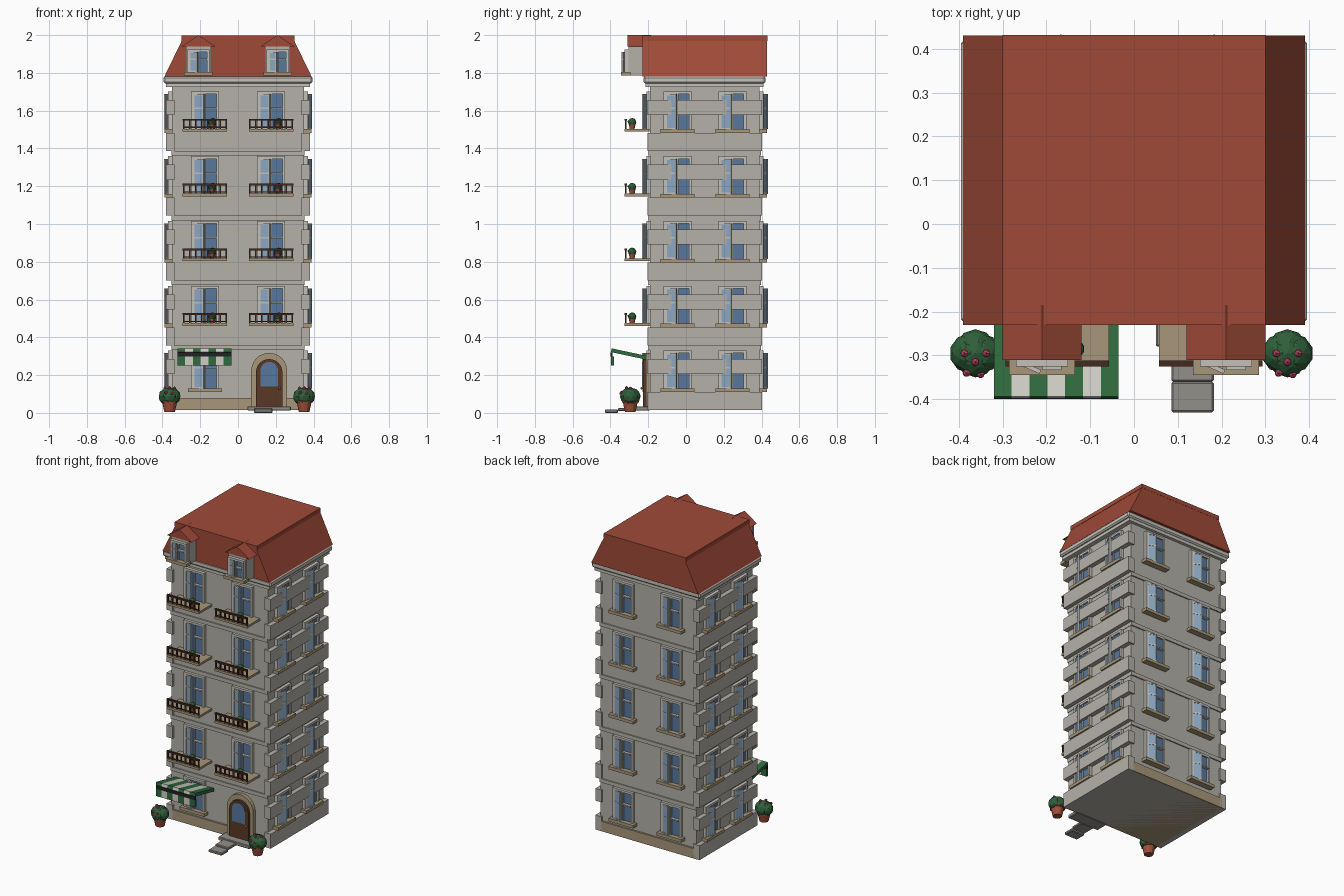
import bpy, bmesh, math
from mathutils import Matrix, Vector

if "Cube" in bpy.data.objects:
    bpy.data.objects.remove(bpy.data.objects["Cube"])

COLORS = {"wall": "B4B1A8", "stone": "A8977A", "trim": "C4C1B8", "roof": "A04A38", "glass": "58779C",
          "pane": "8CA8C4", "wood": "5A3826", "rail": "432A20", "green": "2F6B3E", "white": "D0CEC6",
          "leaf": "2F5F3A", "clay": "A0503A", "pink": "C04868", "step": "92908A", "dark": "222222"}
T, I = Matrix.Translation, Matrix.Identity(4)
parts = {}


def material(name):
    m = bpy.data.materials.get(name)
    if not m:
        m = bpy.data.materials.new(name)
        rgb = [int(COLORS[name][i:i + 2], 16) / 255 for i in (0, 2, 4)]
        m.diffuse_color = [((c + .055) / 1.055) ** 2.4 for c in rgb] + [1]
        m.use_nodes = True
        m.node_tree.nodes["Principled BSDF"].inputs["Base Color"].default_value = m.diffuse_color
    return m


def mesh(name, mat):
    return parts.setdefault(name, (bmesh.new(), mat))[0]


def box(name, mat, x0, x1, y0, y1, z0, z1, M=I, bevel=0):
    bm = mesh(name, mat)
    c = Vector(((x0 + x1) / 2, (y0 + y1) / 2, (z0 + z1) / 2))
    r = bmesh.ops.create_cube(bm, size=1, matrix=M @ T(c) @ Matrix.Diagonal((x1 - x0, y1 - y0, z1 - z0, 1)))
    if bevel:
        es = list({e for v in r["verts"] for e in v.link_edges})
        bmesh.ops.bevel(bm, geom=es, offset=bevel, segments=1, affect='EDGES')


def prism(name, mat, pts, y0, y1):
    bm = mesh(name, mat)
    f = bm.faces.new([bm.verts.new((x, y0, z)) for x, z in pts])
    r = bmesh.ops.extrude_face_region(bm, geom=[f])
    vs = [g for g in r["geom"] if isinstance(g, bmesh.types.BMVert)]
    bmesh.ops.translate(bm, verts=vs, vec=(0, y1 - y0, 0))
    bmesh.ops.recalc_face_normals(bm, faces=bm.faces)


def arch(cx, half, z0, spring, n=12):
    return [(cx - half, z0), (cx + half, z0)] + [
        (cx + half * math.cos(math.pi * i / n), spring + half * math.sin(math.pi * i / n)) for i in range(n + 1)]


def cone(name, mat, x, y, z0, z1, r0, r1):
    bmesh.ops.create_cone(mesh(name, mat), cap_ends=True, segments=12, radius1=r0, radius2=r1,
                          depth=z1 - z0, matrix=T((x, y, (z0 + z1) / 2)))


def ball(name, mat, x, y, z, r, sub=2):
    bmesh.ops.create_icosphere(mesh(name, mat), subdivisions=sub, radius=r, matrix=T((x, y, z)))


def window(M, u, z0, z1, w=.06, sill=True):
    """Casement window on a wall whose outside is local -y; left sash stands open."""
    M = M @ T((u, 0, 0))
    f, h = .014, z1 - z0
    for a, b in ((-w - f, -w), (w, w + f)):
        box("window_frames", "trim", a, b, -.02, .01, z0, z1, M)
    box("window_frames", "trim", -w - f, w + f, -.02, .01, z1 - f, z1, M)
    box("window_glass", "glass", -w, w, -.01, .005, z0, z1 - f, M)
    box("window_bars", "trim", -.004, .004, -.02, 0, z0, z1 - f, M)
    zm = z0 + h * .55
    box("window_bars", "trim", 0, w, -.028, 0, zm - .004, zm + .004, M)
    S = M @ T((-w, -.014, 0)) @ Matrix.Rotation(math.radians(-24), 4, 'Z')
    box("open_sash_panes", "pane", .004, w - .004, -.003, .003, z0 + .006, z1 - f - .004, S)
    for a, b, c, d in ((0, .006, z0, z1 - f), (w - .006, w, z0, z1 - f), (0, w, z0, z0 + .007),
                       (0, w, z1 - f - .007, z1 - f), (0, w, zm - .004, zm + .004)):
        box("open_sash_bars", "trim", a, b, -.005, .005, c, d, S)
    if sill:
        box("window_sills", "stone", -w - .03, w + .03, -.04, .01, z0 - .02, z0, M)


# walls, plinth and side banding
FLOOR, Z0 = .343, .015
X, YF, YB = .35, -.19, .39
box("walls", "wall", -X, X, YF, YB, Z0, 1.74)
box("plinth", "stone", -X + .003, X - .003, YF - .012, YB + .012, Z0, .08)
for i in range(5):
    z = Z0 + FLOOR * i
    if i:
        box("string_courses", "wall", -X - .003, X + .003, YF - .008, YB + .008, z - .025, z)
    for s in (-1, 1):
        a, b = sorted((s * .335, s * .38))
        box("side_bands", "wall", a, b, YF - .013, YB + .012, z, z + .095)
        box("side_bands", "wall", a, b, YF - .013, YB + .012, z + .19, z + .27)

# windows on all four sides
sides = {"front": (0, YF, 0, .175), "right": (X, .1, 90, .145), "back": (0, YB, 180, .175), "left": (-X, .1, -90, .145)}
for side, (x, y, ang, off) in sides.items():
    M = T((x, y, 0)) @ Matrix.Rotation(math.radians(ang), 4, 'Z')
    for i in range(5):
        z = Z0 + FLOOR * i
        for u in (-off, off):
            if side == "front" and i == 0 and u > 0:
                continue  # the door is here
            window(M, u, z + .115, z + .315, sill=side != "front" or i == 0)

# front balconies with flower pots
for i in range(1, 5):
    z = Z0 + FLOOR * i + .102
    for c in (-.175, .175):
        box("balcony_slabs", "stone", c - .118, c + .118, -.325, YF, z, z + .015)
        box("balcony_railings", "rail", c - .118, c + .118, -.325, -.312, z + .058, z + .068)
        box("balcony_railings", "rail", c - .112, c + .112, -.321, -.315, z + .02, z + .026)
        for k in range(8):
            p = c - .112 + k * .032
            box("balcony_railings", "rail", p - .004, p + .004, -.322, -.314, z + .014, z + .06)
        cone("balcony_pots", "clay", c + .04, -.285, z + .015, z + .04, .013, .018)
        ball("balcony_plants", "leaf", c + .04, -.285, z + .05, .022)
        ball("balcony_flowers", "pink", c + .034, -.304, z + .054, .006, 1)

# cornice and mansard roof
box("cornice", "trim", -.38, .38, -.215, .41, 1.725, 1.75)
box("cornice", "trim", -.395, .395, -.225, .42, 1.745, 1.782, bevel=.008)
prism("mansard_roof", "roof", [(-.39, 1.78), (.39, 1.78), (.297, 1.972), (-.297, 1.972)], -.23, .43)
box("roof_cap", "roof", -.3, .3, -.231, .431, 1.97, 1.997)

# dormers
for c in (-.21, .21):
    box("dormer_walls", "wall", c - .066, c + .066, -.305, -.2, 1.785, 1.945)
    window(T((c, -.305, 0)), 0, 1.805, 1.925, w=.045)
    prism("dormer_roofs", "roof", [(c - .09, 1.94), (c + .09, 1.94), (c, 2)], -.31, -.185)

# arched door and steps
D = .165
prism("door_surround", "stone", arch(D, .095, .02, .223), -.213, -.18)
prism("door", "wood", arch(D, .07, .03, .215), -.228, -.2)
prism("door_glass", "glass", arch(D, .047, .14, .223), -.232, -.21)
ball("door_knob", "stone", D + .055, -.234, .13, .007)
box("steps", "step", .05, .28, -.28, -.19, .012, .035, bevel=.004)
box("steps", "step", .085, .182, -.36, -.27, .01, .027, bevel=.004)
box("steps", "step", .085, .182, -.43, -.36, 0, .018, bevel=.004)

# striped awning
tilt = T((0, -.2, .29)) @ Matrix.Rotation(math.radians(-12), 4, 'X')
w = .285 / 7
for k in range(7):
    a = -.32 + k * w
    n, m = (("awning_green", "green"), ("awning_white", "white"))[k % 2]
    box(n, m, a, a + w, -.2, 0, -.01, .01, tilt)
    box(n, m, a, a + w, -.398, -.382, .25, .298)
box("awning_rod", "dark", -.32, -.035, -.399, -.388, .298, .32)

# potted bushes by the entrance
for c in (-.362, .35):
    cone("pots", "clay", c, -.295, .005, .06, .028, .04)
    cone("pots", "clay", c, -.295, .055, .07, .045, .045)
    ball("bushes", "leaf", c, -.295, .085, .05)
    for dx, dy in ((-.028, 0), (.028, 0), (0, .02), (0, -.02)):
        ball("bushes", "leaf", c + dx * .5, -.295 + dy * .5, .087, .045)
    for dx, dy, dz in ((-.025, 0, .042), (.025, 0, .042), (0, -.02, .044), (.012, -.048, .015), (-.02, -.045, .02)):
        ball("bush_flowers", "pink", c + dx, -.295 + dy, .088 + dz, .01, 1)

# turn the collected geometry into objects
for name, (bm, mat) in parts.items():
    me = bpy.data.meshes.new(name)
    bm.to_mesh(me)
    bm.free()
    me.materials.append(material(mat))
    bpy.context.collection.objects.link(bpy.data.objects.new(name, me))
